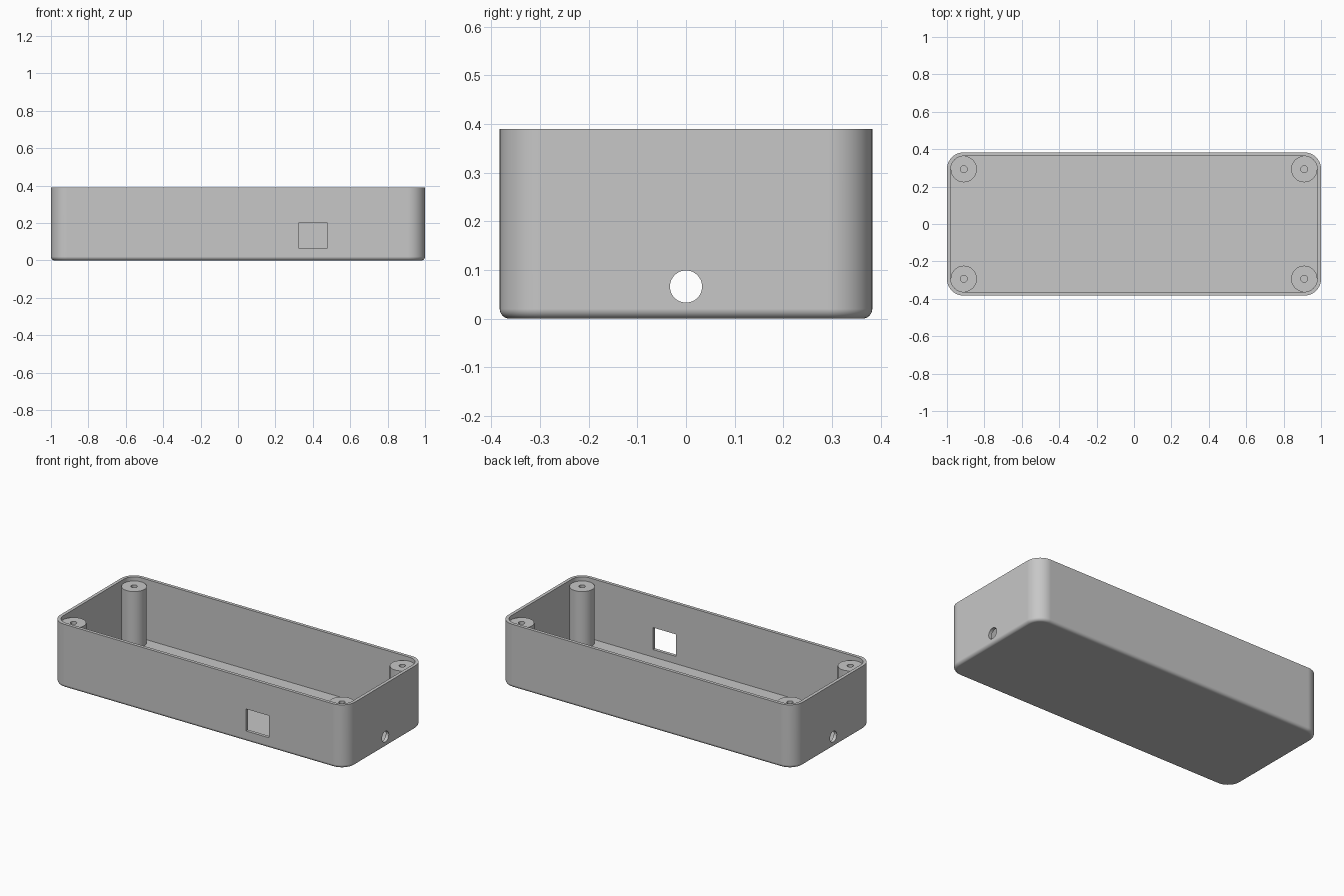
import bpy, bmesh, math
from mathutils import Matrix

cube = bpy.data.objects.get("Cube")
if cube:
    bpy.data.objects.remove(cube, do_unlink=True)

# Main dimensions
HALF_X, HALF_Y, HEIGHT = 1.0, 0.383, 0.39
CORNER, WALL, FILLET = 0.09, 0.02, 0.02
POST_X, POST_Y = HALF_X - CORNER, HALF_Y - CORNER
POST_R, POST_TOP, SCREW_R = CORNER - WALL, 0.365, 0.018
ARC = 16  # segments per quarter turn

grey = bpy.data.materials.new("grey plastic")
grey.use_nodes = True
colour = (0.57, 0.57, 0.57, 1)
grey.diffuse_color = colour
grey.node_tree.nodes["Principled BSDF"].inputs["Base Color"].default_value = colour


def ring(cx, cy, radius, z):
    """Rounded rectangle whose corner arcs are centred on (+-cx, +-cy)."""
    pts = []
    for q, (sx, sy) in enumerate([(1, 1), (-1, 1), (-1, -1), (1, -1)]):
        for i in range(ARC + 1):
            a = (q + i / ARC) * math.pi / 2
            pts.append((sx * cx + radius * math.cos(a),
                        sy * cy + radius * math.sin(a), z))
    return pts


def finish(name, bm):
    mesh = bpy.data.meshes.new(name)
    bm.to_mesh(mesh)
    bm.free()
    mesh.materials.append(grey)
    obj = bpy.data.objects.new(name, mesh)
    bpy.context.collection.objects.link(obj)
    return obj


def loft(name, rings):
    """Skin a list of rings into a closed solid."""
    bm = bmesh.new()
    loops = [[bm.verts.new(p) for p in r] for r in rings]
    n = len(loops[0])
    for a, b in zip(loops, loops[1:]):
        for i in range(n):
            j = (i + 1) % n
            bm.faces.new((a[i], a[j], b[j], b[i]))
    bm.faces.new(loops[0][::-1])
    bm.faces.new(loops[-1])
    bmesh.ops.remove_doubles(bm, verts=bm.verts, dist=1e-5)
    bmesh.ops.recalc_face_normals(bm, faces=bm.faces)
    return finish(name, bm)


def activate(obj):
    bpy.ops.object.select_all(action='DESELECT')
    obj.select_set(True)
    bpy.context.view_layer.objects.active = obj


def cut(obj, cutter):
    mod = obj.modifiers.new("opening", 'BOOLEAN')
    mod.operation, mod.solver, mod.object = 'DIFFERENCE', 'EXACT', cutter
    activate(obj)
    bpy.ops.object.modifier_apply(modifier=mod.name)
    bpy.data.objects.remove(cutter, do_unlink=True)


def smooth(obj):
    activate(obj)
    bpy.ops.object.shade_smooth_by_angle(angle=math.radians(30))
    mod = obj.modifiers.new("even shading", 'WEIGHTED_NORMAL')
    mod.keep_sharp = True


# Tray: rounded underside edge, outer wall, rim, inner wall, floor
rings = []
for k in range(7):
    a = k / 6 * math.pi / 2
    rings.append(ring(POST_X, POST_Y, CORNER - FILLET * (1 - math.sin(a)),
                      FILLET * (1 - math.cos(a))))
rings += [ring(POST_X, POST_Y, CORNER, HEIGHT),
          ring(POST_X, POST_Y, CORNER - WALL, HEIGHT),
          ring(POST_X, POST_Y, CORNER - WALL, WALL)]
tray = loft("tray", rings)

# Rectangular port through the front wall
bm = bmesh.new()
bmesh.ops.create_cube(bm, size=1, matrix=Matrix.Translation((0.4, -HALF_Y, 0.133))
                      @ Matrix.Diagonal((0.155, 0.1, 0.135, 1)))
cut(tray, finish("port_cutter", bm))

# Round cable hole through both end walls
bm = bmesh.new()
bmesh.ops.create_cone(bm, cap_ends=True, segments=48, radius1=0.033, radius2=0.033,
                      depth=3, matrix=Matrix.Translation((0, 0, 0.066))
                      @ Matrix.Rotation(math.pi / 2, 4, 'Y'))
cut(tray, finish("cable_hole_cutter", bm))
smooth(tray)

# Screw posts in the four corners, each with a blind hole
for end, sx in (("left", 1), ("right", -1)):
    for side, sy in (("front", -1), ("back", 1)):
        post = loft(f"{side}_{end}_screw_post",
                    [ring(0, 0, POST_R, WALL / 2), ring(0, 0, POST_R, POST_TOP),
                     ring(0, 0, SCREW_R, POST_TOP), ring(0, 0, SCREW_R, WALL)])
        post.location = (sx * POST_X, sy * POST_Y, 0)
        smooth(post)
